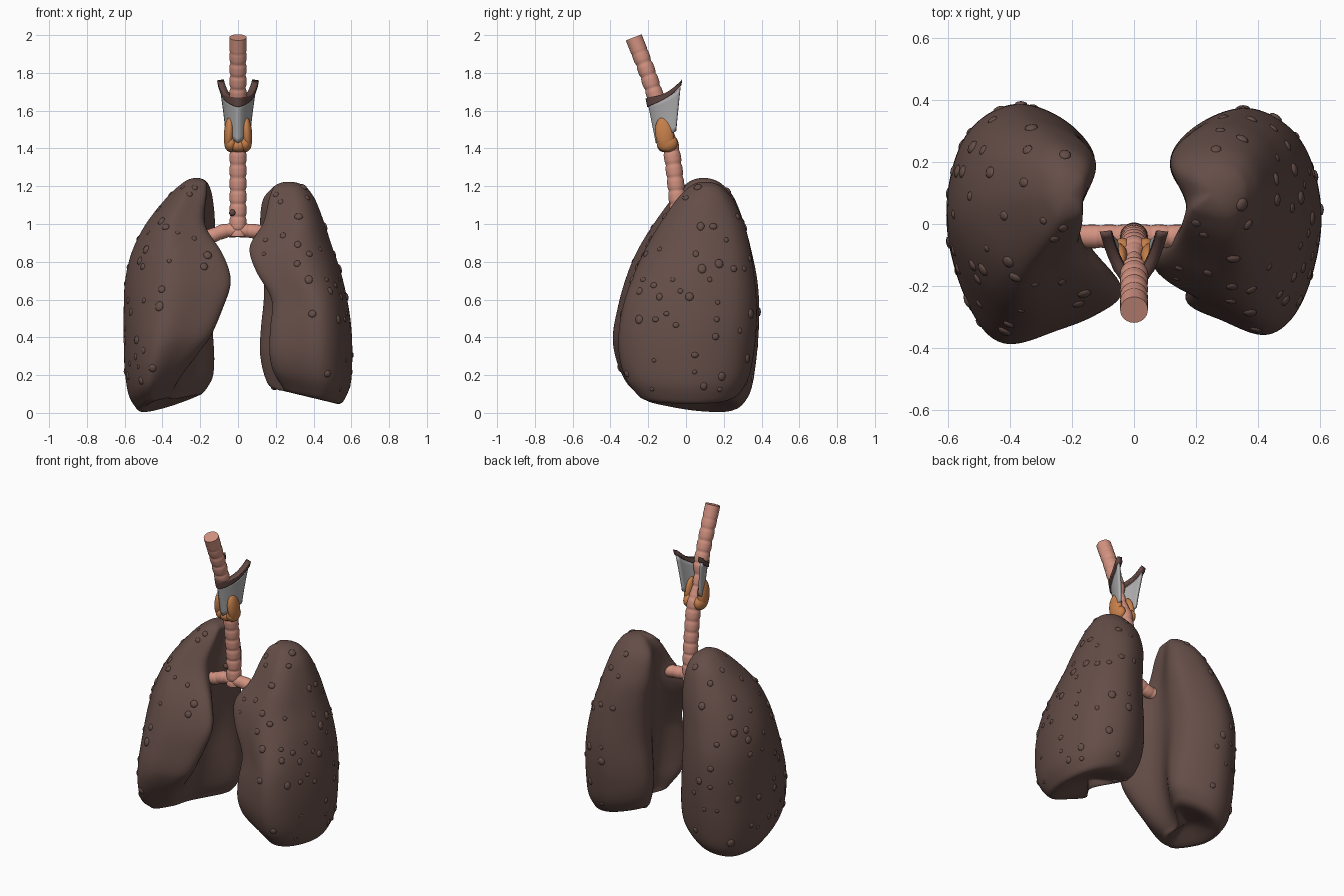
import bpy, bmesh, math, random
from mathutils import Vector, Matrix

if "Cube" in bpy.data.objects:
    bpy.data.objects.remove(bpy.data.objects["Cube"])

rng = random.Random(5)


def material(name, col):
    m = bpy.data.materials.new(name)
    m.diffuse_color = (*col, 1)
    m.use_nodes = True
    m.node_tree.nodes["Principled BSDF"].inputs["Base Color"].default_value = m.diffuse_color
    return m


BROWN = material("dark brown tissue", (0.129, 0.075, 0.064))
PINK = material("pink airway", (0.65, 0.29, 0.22))
GREY = material("grey cartilage", (0.43, 0.42, 0.43))
ORANGE = material("orange gland", (0.57, 0.215, 0.07))
UMBER = material("umber bone", (0.125, 0.066, 0.058))


def finish(bm, name, mat, angle=50):
    bmesh.ops.recalc_face_normals(bm, faces=bm.faces)
    me = bpy.data.meshes.new(name)
    bm.to_mesh(me)
    bm.free()
    me.materials.append(mat)
    ob = bpy.data.objects.new(name, me)
    bpy.context.collection.objects.link(ob)
    bpy.ops.object.select_all(action='DESELECT')
    ob.select_set(True)
    bpy.context.view_layer.objects.active = ob
    bpy.ops.object.shade_smooth_by_angle(angle=math.radians(angle))
    return ob


def spline(pts, per, cyclic=False):
    """Smooth curve through points of any dimension."""
    n, out = len(pts), []
    get = lambda i: pts[i % n] if cyclic else pts[max(0, min(n - 1, i))]
    for i in range(n if cyclic else n - 1):
        a, b, c, d = (get(i + k) for k in (-1, 0, 1, 2))
        for s in range(per):
            t = s / per
            out.append([0.5 * (2 * q + (r - p) * t + (2 * p - 5 * q + 4 * r - u) * t * t
                        + (3 * q - p - 3 * r + u) * t ** 3) for p, q, r, u in zip(a, b, c, d)])
    if not cyclic:
        out.append(list(pts[-1]))
    return out


def loft(bm, rings):
    loops = [[bm.verts.new(p) for p in r] for r in rings]
    n = len(loops[0])
    for a, b in zip(loops, loops[1:]):
        for i in range(n):
            bm.faces.new((a[i], a[(i + 1) % n], b[(i + 1) % n], b[i]))
    bm.faces.new(loops[0])
    bm.faces.new(loops[-1])


def ellipsoid(bm, center, radii, rot=Matrix.Identity(4), sub=3):
    m = Matrix.Translation(center) @ rot @ Matrix.Diagonal((*radii, 1))
    bmesh.ops.create_icosphere(bm, subdivisions=sub, radius=1, matrix=m)


# Lung sections: height, outer x, front inner x, hilum x, back inner x, front y, back y
LEFT = [(1.22, .29, .17, .165, .16, .01, .18), (1.15, .37, .17, .165, .135, -.06, .25),
        (1.0, .49, .18, .18, .12, -.17, .31), (.85, .565, .08, .18, .135, -.26, .35),
        (.7, .60, .03, .19, .145, -.32, .38), (.55, .607, .075, .22, .14, -.36, .39),
        (.4, .607, .14, .25, .13, -.385, .385), (.25, .602, .22, .28, .125, -.365, .37),
        (.12, .58, .31, .31, .135, -.31, .345), (.05, .54, .36, .33, .17, -.23, .305)]
RIGHT = [(1.2, .36, .19, .2, .19, .02, .19), (1.13, .41, .165, .17, .13, -.05, .25),
         (1.0, .46, .13, .175, .115, -.14, .31), (.88, .50, .055, .175, .125, -.21, .34),
         (.75, .545, .09, .20, .135, -.27, .36), (.6, .58, .175, .24, .135, -.325, .375),
         (.45, .602, .165, .26, .12, -.355, .375), (.3, .607, .16, .27, .115, -.355, .36),
         (.17, .598, .18, .28, .13, -.32, .335), (.08, .56, .23, .31, .155, -.255, .29)]


def lung(name, rows, side, tilt, ytilt, corner, tip):
    """corner = y share of the front outer corner, tip = y share of the front inner edge."""
    rings = []
    for z, xo, xf, xh, xb, yf, yb in spline(rows, 5):
        mid, dep = (yf + yb) / 2, (yb - yf) / 2
        # Bean outline with a hollow on the inner side
        key = [(xo, mid + .05 * dep), (xo - .13 * (xo - xf), mid - corner * dep),
               (xf + .62 * (xo - xf), mid - dep), (xf + .28 * (xo - xf), mid - (tip + .21) * dep),
               (xf, mid - tip * dep), (xh, mid - .16 * dep), (xb, mid + .46 * dep),
               (xb + .14 * (xo - xb), mid + .82 * dep), (xb + .52 * (xo - xb), mid + dep),
               (xo - .13 * (xo - xb), mid + .72 * dep)]
        low = max(0, 1 - z / .4)
        rings.append([Vector((side * x, y, z + low * (tilt * (.48 - x) - ytilt * y)))
                      for x, y in spline(key, 5, True)])

    # Rounded top and hollowed underside
    def shrink(ring, f, dz):
        c = sum(ring, Vector()) / len(ring)
        return [c + (p - c) * f + Vector((0, 0, dz)) for p in ring]
    top = [shrink(rings[0], f, d) for f, d in ((.1, .024), (.4, .022), (.75, .013))]
    base = [shrink(rings[-1], f, d) for f, d in
            ((.92, -.024), (.78, -.026), (.5, -.005), (.25, .015), (.06, .022))]
    bm = bmesh.new()
    loft(bm, top + rings + base)
    bmesh.ops.recalc_face_normals(bm, faces=bm.faces)
    bmesh.ops.smooth_vert(bm, verts=bm.verts, factor=.5, use_axis_x=True,
                          use_axis_y=True, use_axis_z=True)
    bm.normal_update()

    # Small bumps spread evenly by area over the outward surfaces
    spots = []
    pool = [f for f in bm.faces if f.normal.x * side > -.3 and len(f.verts) == 4
            and .12 < f.calc_center_median().z < 1.2]
    area = [f.calc_area() for f in pool]
    while len(spots) < 58:
        f = rng.choices(pool, area)[0]
        co = f.calc_center_median()
        if all((co - c).length > .055 for c, _ in spots):
            spots.append((co, f.normal.copy()))
    bumps = bmesh.new()
    for co, no in spots:
        r = rng.uniform(.012, .024)
        ellipsoid(bumps, co - no * .002, (r, r * rng.uniform(.8, 1.2), r * .5),
                  no.to_track_quat('Z', 'Y').to_matrix().to_4x4(), 2)
    ob = finish(bm, name, BROWN, 80)
    sub = ob.modifiers.new("smooth", 'SUBSURF')
    sub.levels = sub.render_levels = 1
    finish(bumps, name + "_nodules", BROWN, 80)


lung("left_lung", LEFT, -1, .36, .14, .6, .7)
lung("right_lung", RIGHT, 1, .3, 0, .68, .66)


def ribbed_tube(name, path, radius, period, depth, plain=0, waist=0):
    """Tube with rounded rings; plain = smooth start length, waist = slimming at z 1.54."""
    pts = [Vector(p) for p in spline(path, 24)]
    rings, dist = [], 0
    for i, p in enumerate(pts):
        d = (pts[min(i + 1, len(pts) - 1)] - pts[max(i - 1, 0)]).normalized()
        dist += (p - pts[i - 1]).length if i else 0
        s = max(0, dist - plain)
        groove = (1 - abs(math.sin(math.pi * s / period))) ** 2 if s else 0
        r = radius - depth * groove - waist * math.exp(-((p.z - 1.54) / .08) ** 4)
        side = d.cross(Vector((0, 1, 0)) if abs(d.x) > .7 else Vector((1, 0, 0))).normalized()
        up = d.cross(side)
        rings.append([p + r * (side * math.cos(a) + up * math.sin(a))
                      for a in (2 * math.pi * k / 24 for k in range(24))])
    bm = bmesh.new()
    loft(bm, rings)
    return finish(bm, name, PINK)


# Windpipe and its two branches
ribbed_tube("windpipe", [(0, -.277, 1.988), (0, -.215, 1.83), (0, -.163, 1.68), (0, -.112, 1.53),
                         (0, -.076, 1.38), (0, -.053, 1.2), (0, -.042, 1.05), (0, -.04, .935)],
            .045, .07, .006, .075, .018)
for side, end, name in ((-1, .925, "left_bronchus"), (1, .945, "right_bronchus")):
    ribbed_tube(name, [(0, -.04, .968), (side * .07, -.04, .963), (side * .15, -.04, end + .01),
                       (side * .25, -.035, end)], .038, .055, .003)
bm = bmesh.new()
ellipsoid(bm, (-.03, -.08, 1.06), (.018, .014, .018), sub=2)
finish(bm, "windpipe_nodule", UMBER)


def shield(name, mat, low, high, thick, grow=0):
    """V-shaped plate, open at the back; low and high give heights across t in -1..1."""
    bm = bmesh.new()
    n, m, grid = 28, 8, []
    for i in range(n + 1):
        t = 2 * i / n - 1
        a, col = abs(t), []
        for j in range(m + 1):
            z = low(a) + (high(a) - low(a)) * j / m
            k = (z - 1.42) / .25
            w = .056 + .025 * max(k, 0) ** 1.5 + grow
            front = -.15 - .05 * k - grow
            y = front + (.09 + .075 * k) * a ** 1.4
            col.append(bm.verts.new((w * math.sin(t * 1.35) / .976, y, z)))
        grid.append(col)
    for i in range(n):
        for j in range(m):
            bm.faces.new((grid[i][j], grid[i + 1][j], grid[i + 1][j + 1], grid[i][j + 1]))
    ob = finish(bm, name, mat, 60)
    sol = ob.modifiers.new("thickness", 'SOLIDIFY')
    sol.thickness, sol.offset = thick, 0


# Voice box shield with a pointed front, and the horned bone above it
shield("larynx_shield", GREY, lambda a: 1.43 + .06 * a,
       lambda a: 1.635 + .04 * a + .05 * a ** 5, .016)
shield("hyoid_bone", UMBER, lambda a: 1.622 + .05 * a + .06 * a ** 4,
       lambda a: 1.668 + .02 * a + .075 * a ** 4, .036, -.003)

# Gland lobes on the shield's outer faces, joined by a bridge low across the front
bm = bmesh.new()
for s in (-1, 1):
    lean = Matrix.Rotation(.12, 4, 'X') @ Matrix.Rotation(-.06 * s, 4, 'Y')
    ellipsoid(bm, (s * .047, -.113, 1.478), (.028, .05, .092), lean)
    ellipsoid(bm, (s * .038, -.1, 1.428), (.035, .056, .048))
ellipsoid(bm, (0, -.115, 1.415), (.05, .038, .035))
finish(bm, "thyroid_gland", ORANGE)
